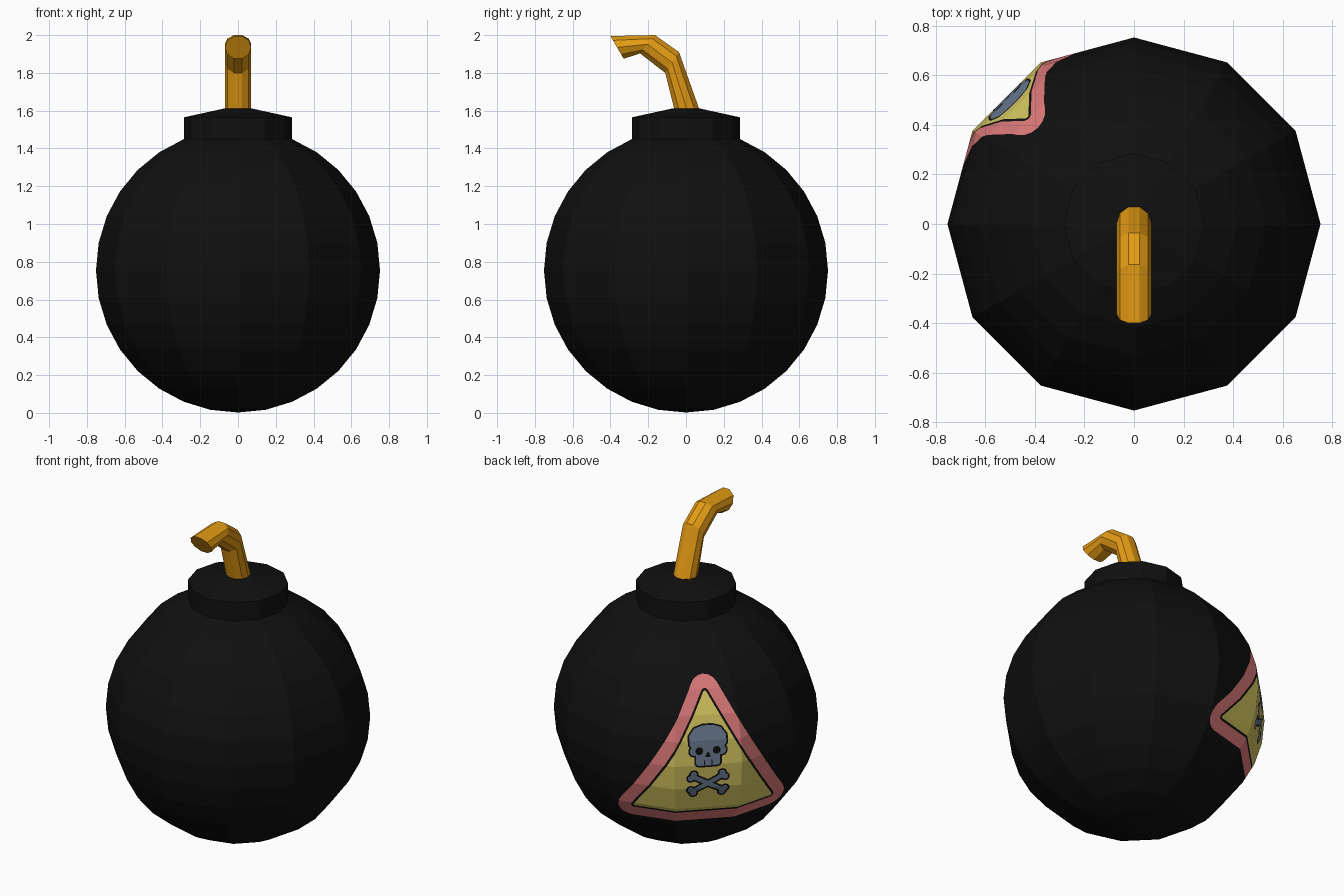
import bpy, bmesh, math
from mathutils import Vector
from mathutils.geometry import convex_hull_2d

if "Cube" in bpy.data.objects:
    bpy.data.objects.remove(bpy.data.objects["Cube"])

def material(name, rgb):
    m = bpy.data.materials.new(name)
    m.diffuse_color = (*rgb, 1)
    m.use_nodes = True
    m.node_tree.nodes["Principled BSDF"].inputs["Base Color"].default_value = m.diffuse_color
    return m

black = material("black", (0.005, 0.005, 0.005))
pink = material("pink", (0.72, 0.19, 0.19))
yellow = material("yellow", (0.66, 0.56, 0.115))
slate = material("slate grey", (0.14, 0.19, 0.27))
orange = material("orange", (0.78, 0.33, 0.007))
BLACK, PINK, YELLOW, SLATE = range(4)

def finish(bm, name, mats):
    bmesh.ops.recalc_face_normals(bm, faces=bm.faces)
    me = bpy.data.meshes.new(name)
    bm.to_mesh(me)
    bm.free()
    for m in mats:
        me.materials.append(m)
    ob = bpy.data.objects.new(name, me)
    bpy.context.collection.objects.link(ob)
    return ob

def loft(name, rings, mat):
    """Skin a list of equal-length point rings and cap both ends."""
    bm = bmesh.new()
    vs = [[bm.verts.new(p) for p in r] for r in rings]
    n = len(vs[0])
    for a, b in zip(vs, vs[1:]):
        for i in range(n):
            j = (i + 1) % n
            bm.faces.new((a[i], a[j], b[j], b[i]))
    bm.faces.new(vs[0])
    bm.faces.new(vs[-1])
    return finish(bm, name, [mat])

def circle(r, z, n=12):
    return [(r * math.cos(i * math.tau / n), r * math.sin(i * math.tau / n), z)
            for i in range(n)]

# Round body
ZC = 0.754
body = bmesh.new()
bmesh.ops.create_uvsphere(body, u_segments=12, v_segments=16, radius=0.752)
bmesh.ops.translate(body, verts=body.verts, vec=(0, 0, ZC))
body.normal_update()

# Warning sign: convex shapes projected on the back left and cut into the body
S = Vector((-1, -1, 0)).normalized()
UP = Vector((0, 0, 1))
OUT = S.cross(UP)

def hull(circles, grow=0.0, n=12):
    """Convex outline around circles given as (across, height, radius)."""
    pts = [Vector((s + (r + grow) * math.cos((k + .5) * math.tau / n),
                   t + (r + grow) * math.sin((k + .5) * math.tau / n)))
           for s, t, r in circles for k in range(n)]
    poly = [pts[i] for i in convex_hull_2d(pts)]
    area = sum(p.x * q.y - p.y * q.x for p, q in zip(poly, poly[1:] + poly[:1]))
    return poly if area > 0 else poly[::-1]

def stamp(circles, colour, grow=0.0, n=12):
    body.normal_update()
    for f in body.faces:
        if f.normal.dot(OUT) > 0.05:
            f.material_index += 10          # marks faces still inside
    poly = hull(circles, grow, n)
    for p, q in zip(poly, poly[1:] + poly[:1]):
        if (q - p).length < 1e-5:
            continue
        co = S * p.x + UP * (p.y + ZC)
        no = (S * (q.y - p.y) - UP * (q.x - p.x)).normalized()
        faces = [f for f in body.faces if f.material_index >= 10]
        edges = {e for f in faces for e in f.edges}
        verts = {v for f in faces for v in f.verts}
        bmesh.ops.bisect_plane(body, geom=faces + list(edges) + list(verts),
                               dist=1e-5, plane_co=co, plane_no=no)
        for f in body.faces:
            if f.material_index >= 10 and (f.calc_center_median() - co).dot(no) > 0:
                f.material_index -= 10
    for f in body.faces:
        if f.material_index >= 10:
            f.material_index = colour

def mirrored(s, t, r):
    return [(-s, t, r), (s, t, r)]

# Triangle border, thin outline and field
for radius, colour in ((0.088, PINK), (0.022, BLACK), (0.010, YELLOW)):
    stamp([(0, 0.40, radius)] + mirrored(0.388, -0.298, radius), colour, n=18)

# Skull and crossed bones: dark outline first, then the fill
skull = [mirrored(0.03, 0.15, 0.08),
         mirrored(0.078, 0.085, 0.027),
         mirrored(0.05, 0.015, 0.02) + mirrored(0.05, 0.08, 0.02)]
bones = []
for k in (-1, 1):
    bones.append([(-0.09 * k, -0.07, 0.013), (0.09 * k, -0.17, 0.013)])
    for e in (-1, 1):
        bones.append([(e * k * 0.098, -0.12 - e * 0.038, 0.018)])
        bones.append([(e * k * 0.082, -0.12 - e * 0.063, 0.018)])
for grow, colour in ((0.010, BLACK), (0.0, SLATE)):
    for part in skull + bones:
        stamp(part, colour, grow, 10)

# Eyes, nose and gaps between teeth
for k in (-1, 1):
    stamp([(k * 0.05, 0.085, 0.024)], BLACK, n=8)
    stamp([(k * 0.022, 0.0, 0.003), (k * 0.022, 0.028, 0.003)], BLACK, n=4)
stamp([(0, 0.075, 0.004)] + mirrored(0.012, 0.05, 0.004), BLACK, n=4)

finish(body, "body", [black, pink, yellow, slate])

# Neck collar with a shallow cone top
loft("neck", [circle(0.285, 1.38), circle(0.285, 1.565), circle(0.07, 1.612)], black)

# Bent fuse: each ring spans a lower and an upper (y, z) point
spans = [((-0.055, 1.58), (0.08, 1.58)),
         ((-0.11, 1.80), (-0.037, 1.91)),
         ((-0.243, 1.903), (-0.164, 2.0)),
         ((-0.33, 1.875), (-0.40, 1.995))]
rings = []
for lo, hi in spans:
    lo, hi = Vector((0, *lo)), Vector((0, *hi))
    mid, half = (lo + hi) / 2, (hi - lo) / 2 / math.sin(math.radians(72))
    rings.append([mid + Vector((0.07 * math.cos(a), 0, 0)) + half * math.sin(a)
                  for a in (i * math.tau / 10 for i in range(10))])
loft("fuse", rings, orange)
